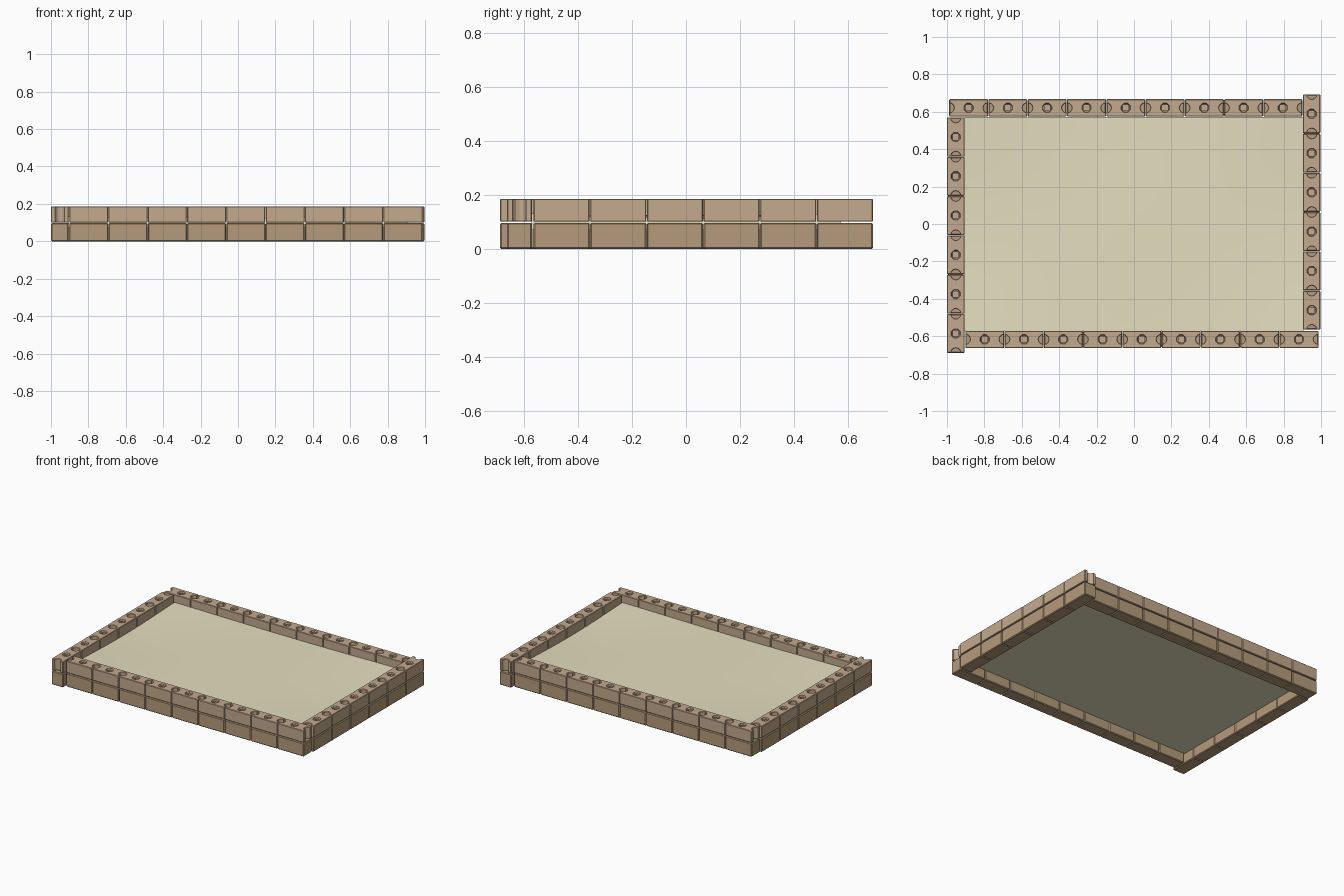
import bpy, bmesh, math
from mathutils import Matrix

if "Cube" in bpy.data.objects:
    bpy.data.objects.remove(bpy.data.objects["Cube"])

PITCH, WIDTH = 0.21, 0.092


def material(name, rgba):
    m = bpy.data.materials.new(name)
    m.diffuse_color = rgba
    m.use_nodes = True
    m.node_tree.nodes["Principled BSDF"].inputs["Base Color"].default_value = m.diffuse_color
    return m


upper_brown = material("upper_brown", (0.55, 0.40, 0.27, 1))
lower_brown = material("lower_brown", (0.46, 0.33, 0.20, 1))
sand = material("sand", (0.78, 0.73, 0.52, 0.85))


def add_object(name, mesh, mat=None):
    ob = bpy.data.objects.new(name, mesh)
    bpy.context.collection.objects.link(ob)
    if mat and not mesh.materials:
        mesh.materials.append(mat)
    return ob


def prism(bm, outline, z0, z1):
    face = bm.faces.new([bm.verts.new((x, y, z0)) for x, y in outline])
    top = bmesh.ops.extrude_face_region(bm, geom=[face])["geom"]
    verts = [g for g in top if isinstance(g, bmesh.types.BMVert)]
    bmesh.ops.translate(bm, verts=verts, vec=(0, 0, z1 - z0))
    bmesh.ops.recalc_face_normals(bm, faces=bm.faces)


def to_mesh(bm, name):
    mesh = bpy.data.meshes.new(name)
    bm.to_mesh(mesh)
    bm.free()
    return mesh


def block_mesh(name, length, z0, z1, notch, bevel, mat):
    # block outline, optionally with a half-round groove in each end
    hx, hy = length / 2, WIDTH / 2
    half = [(hx, -hy)]
    if notch:
        for i in range(7):
            a = -math.pi / 2 + math.pi * i / 6
            half.append((hx - notch * math.cos(a), notch * math.sin(a)))
    half.append((hx, hy))
    bm = bmesh.new()
    prism(bm, half + [(-x, -y) for x, y in half], z0, z1)
    rims = [e for e in bm.edges if abs(e.verts[0].co.z - e.verts[1].co.z) < 1e-6
            or abs(e.verts[0].co.y) > hy - 1e-4]
    bmesh.ops.bevel(bm, geom=rims, offset=bevel, segments=1, affect='EDGES')
    ob = add_object(name, to_mesh(bm, name), mat)
    if not notch:
        mesh = ob.data
        bpy.data.objects.remove(ob)
        return mesh
    # countersunk socket in the top: eight-sided rim tapering into a square hole
    bm = bmesh.new()
    bmesh.ops.create_cone(bm, cap_ends=True, segments=8, radius1=0.023, radius2=0.031, depth=0.02,
                          matrix=Matrix.Translation((0, 0, z1)) @ Matrix.Rotation(math.pi / 8, 4, 'Z'))
    cone = add_object("socket_rim_cutter", to_mesh(bm, "rim"))
    bm = bmesh.new()
    s = 0.015
    prism(bm, [(-s, -s), (s, -s), (s, s), (-s, s)], z1 - 0.05, z1 + 0.05)
    square = add_object("socket_hole_cutter", to_mesh(bm, "hole"))
    for cutter in (cone, square):
        cutter.hide_render = True
        mod = ob.modifiers.new("socket", 'BOOLEAN')
        mod.object, mod.operation, mod.solver = cutter, 'DIFFERENCE', 'EXACT'
    deps = bpy.context.evaluated_depsgraph_get()
    mesh = bpy.data.meshes.new_from_object(ob.evaluated_get(deps))
    for helper in (cone, square, ob):
        bpy.data.objects.remove(helper)
    return mesh


upper = block_mesh("upper_block", PITCH - 0.003, 0.101, 0.186, 0.025, 0.003, upper_brown)
lower = block_mesh("lower_block", PITCH - 0.002, 0.0, 0.097, 0, 0.005, lower_brown)

# two courses of blocks in a pinwheel: (wall, count, first centre, step, rotation)
walls = [("front", 9, (-0.798, -0.617), (PITCH, 0), 0),
         ("back", 9, (-0.884, 0.621), (PITCH, 0), 0),
         ("left", 6, (-0.953, -0.585), (0, PITCH), math.pi / 2),
         ("right", 6, (0.950, -0.461), (0, PITCH), math.pi / 2)]
for course, mesh in (("lower", lower), ("upper", upper)):
    for wall, count, (x, y), (dx, dy), turn in walls:
        for i in range(count):
            ob = add_object(f"{wall}_{course}_block_{i + 1}", mesh)
            ob.location = (x + dx * i, y + dy * i, 0)
            ob.rotation_euler.z = turn

# sand slab inside the walls: flat underside, gently uneven top
bm = bmesh.new()
bmesh.ops.create_grid(bm, x_segments=24, y_segments=16, size=1)
top = list(bm.verts)
ext = bmesh.ops.extrude_face_region(bm, geom=bm.faces[:], use_keep_orig=True)["geom"]
raised = {g for g in ext if isinstance(g, bmesh.types.BMVert)}
for v in bm.verts:
    x, y = v.co.x, v.co.y
    z = 0.07
    if v in raised:
        z = 0.128 + 0.006 * math.sin(2.6 * x + 1.5) * math.cos(2.2 * y) - 0.008 * math.cos(1.6 * y)
    v.co = (x * 0.906, y * 0.573, z)
bmesh.ops.recalc_face_normals(bm, faces=bm.faces)
slab = add_object("sand_slab", to_mesh(bm, "sand_slab"), sand)
bpy.context.view_layer.objects.active = slab
slab.select_set(True)
bpy.ops.object.shade_smooth_by_angle()
